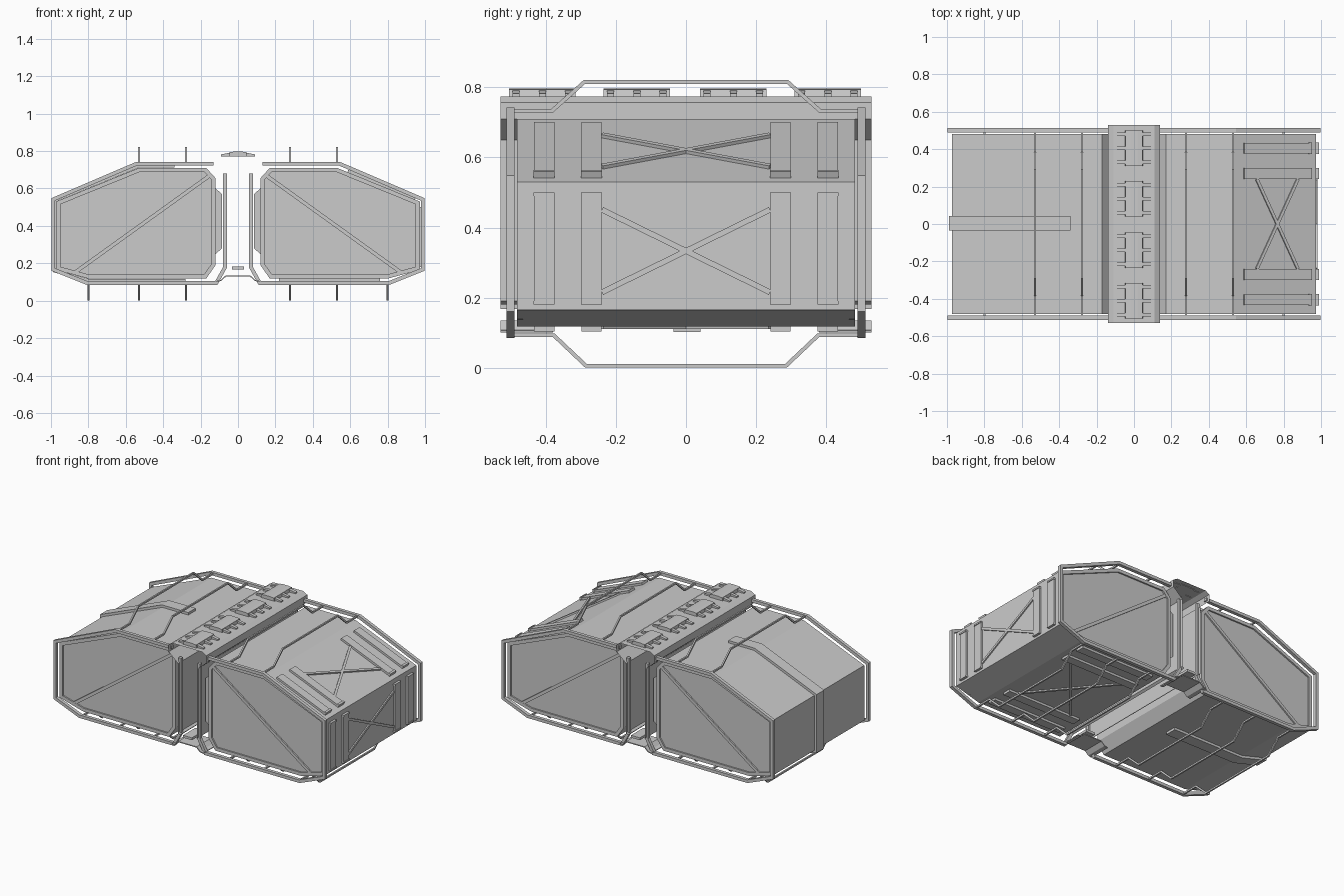
import bpy, bmesh, math
from mathutils import Vector

if "Cube" in bpy.data.objects:
    bpy.data.objects.remove(bpy.data.objects["Cube"])


def make(name, verts, faces):
    me = bpy.data.meshes.new(name)
    me.from_pydata([tuple(v) for v in verts], [], faces)
    bm = bmesh.new()
    bm.from_mesh(me)
    bmesh.ops.recalc_face_normals(bm, faces=bm.faces)
    bm.to_mesh(me)
    bm.free()
    ob = bpy.data.objects.new(name, me)
    bpy.context.collection.objects.link(ob)
    return ob


def place(u, v, d, plane):
    return (u, d, v) if plane == 'xz' else (d, u, v)


def prism(name, pts, d0, d1, plane='xz', caps=True):
    n = len(pts)
    verts = [place(u, v, d, plane) for d in (d0, d1) for u, v in pts]
    faces = [(i, (i + 1) % n, (i + 1) % n + n, i + n) for i in range(n)]
    if caps:
        faces += [tuple(range(n)), tuple(range(n, 2 * n))]
    return make(name, verts, faces)


def strip(name, path, t, d0, d1, plane='xz', closed=False):
    """Mitred flat bar along a 2D path, thickened to its left by t."""
    p = [Vector(q) for q in path]
    n = len(p)
    verts = []
    for i in range(n):
        a = (p[i] - p[i - 1]).normalized() if (i or closed) else None
        b = (p[(i + 1) % n] - p[i]).normalized() if (i < n - 1 or closed) else None
        a, b = a or b, b or a
        na, nb = Vector((-a.y, a.x)), Vector((-b.y, b.x))
        q = p[i] + (na + nb) * t / (1 + na.dot(nb))
        for u, v in (p[i], q):
            verts += [place(u, v, d0, plane), place(u, v, d1, plane)]
    faces = []
    for i in range(n if closed else n - 1):
        s, e = 4 * i, 4 * ((i + 1) % n)
        for j, k in ((0, 1), (1, 3), (3, 2), (2, 0)):
            faces.append((s + j, s + k, e + k, e + j))
    if not closed:
        faces += [(0, 1, 3, 2), (4 * n - 4, 4 * n - 3, 4 * n - 1, 4 * n - 2)]
    return make(name, verts, faces)


def bar(name, p, q, w, t, normal):
    """Box from p to q, w wide, t thick both ways along the normal."""
    p, q, nrm = Vector(p), Vector(q), Vector(normal).normalized()
    side = (q - p).cross(nrm).normalized() * w / 2
    verts = [e + side * a + nrm * t * b for e in (p, q)
             for a, b in ((-1, -1), (1, -1), (1, 1), (-1, 1))]
    return make(name, verts, [(0, 1, 2, 3), (4, 5, 6, 7), (0, 1, 5, 4),
                              (1, 2, 6, 5), (2, 3, 7, 6), (3, 0, 4, 7)])


def box(name, x0, x1, y0, y1, z0, z1):
    return prism(name, [(x0, z0), (x1, z0), (x1, z1), (x0, z1)], y0, y1)


# Profiles for the right half, counter-clockwise
BODY = [(0.17, 0.118), (0.80, 0.118), (0.972, 0.165), (0.972, 0.53),
        (0.53, 0.71), (0.17, 0.71), (0.12, 0.655), (0.12, 0.19)]
FRAME = [(0.06, 0.68), (0.06, 0.175), (0.11, 0.085), (0.81, 0.085),
         (0.998, 0.16), (0.998, 0.548), (0.545, 0.742), (0.13, 0.742)]

for s, side in ((1, "right"), (-1, "left")):
    def fl(pts):
        return [(s * x, z) for x, z in pts]
    prism(side + "_tank", fl(BODY), -0.472, 0.472)
    prism(side + "_inner_pad", fl([(0.12, 0.25), (0.12, 0.6), (0.085, 0.57), (0.085, 0.28)]), -0.46, 0.46)
    for f in (-1, 1):
        # outer guard frame, raised panel border and diagonal brace
        strip(side + "_guard_frame", fl(FRAME), 0.02 * s, f * 0.49, f * 0.512)
        strip(side + "_panel_border", fl(BODY), 0.022 * s, f * 0.465, f * 0.482, closed=True)
        bar(side + "_panel_brace", (s * 0.15, f * 0.473, 0.67), (s * 0.88, f * 0.473, 0.145),
            0.02, 0.008, (0, 1, 0))
    # bent rods across top and bottom
    for x in (0.278, 0.53):
        strip(side + "_top_rod", [(-0.5, 0.728), (-0.38, 0.728), (-0.288, 0.81), (0.288, 0.81),
                                  (0.38, 0.728), (0.5, 0.728)], 0.011, s * x - 0.005, s * x + 0.005, 'yz')
    for x in (0.278, 0.53, 0.80):
        strip(side + "_bottom_rod", [(-0.5, 0.087), (-0.38, 0.087), (-0.288, 0), (0.288, 0),
                                     (0.38, 0.087), (0.5, 0.087)], 0.011, s * x - 0.005, s * x + 0.005, 'yz')


def roof(x):
    return 0.71 - (x - 0.53) * 0.18 / 0.442


RN = (0.18, 0, 0.442)
# straps on the right tank: end wall, sloped roof and underside
for y in (-0.405, -0.27, 0.27, 0.405):
    bar("end_strap", (0.972, y, 0.18), (0.972, y, 0.50), 0.058, 0.012, (1, 0, 0))
    bar("roof_strap", (0.585, y, roof(0.585)), (0.94, y, roof(0.94)), 0.058, 0.014, RN)
    bar("belly_strap", (0.22, y, 0.118), (0.76, y, 0.118), 0.058, 0.015, (0, 0, 1))
    for z in (0.185, 0.495):
        box("end_strap_clip", 0.965, 0.988, y - 0.03, y + 0.03, z - 0.005, z + 0.005)
    bar("roof_strap_clip", (0.932, y, roof(0.932)), (0.945, y, roof(0.945)), 0.06, 0.02, RN)
# crossed braces between the straps
for d in (-1, 1):
    bar("end_cross", (0.972, -0.24, 0.333 - d * 0.118), (0.972, 0.24, 0.333 + d * 0.118), 0.016, 0.008, (1, 0, 0))
    xa, xb = 0.765 - d * 0.11, 0.765 + d * 0.11
    bar("roof_cross", (xa, -0.24, roof(xa)), (xb, 0.24, roof(xb)), 0.016, 0.01, RN)
    bar("belly_cross", (0.49 - d * 0.2, -0.24, 0.118), (0.49 + d * 0.2, 0.24, 0.118), 0.016, 0.008, (0, 0, 1))

# single wrap strap on the left tank
strip("wrap_strap", [(-0.34, 0.711), (-0.53, 0.711), (-0.973, 0.53), (-0.973, 0.165),
                     (-0.80, 0.117), (-0.5, 0.117), (-0.28, 0.117)], -0.016, -0.036, 0.042)

# hollow central cover sheet, open at both ends and below
half = [(0.055, 0.18), (0.07, 0.19), (0.07, 0.65), (0.138, 0.71), (0.138, 0.757), (0.11, 0.774)]
path = half + [(-x, z) for x, z in reversed(half)]
n = len(path)
make("centre_cover", [(x, y, z) for y in (-0.53, 0.53) for x, z in path],
     [(i, i + 1, i + 1 + n, i + n) for i in range(n - 1)])

# lower connectors at both ends of the gap
for f in (-1, 1):
    strip("gap_connector", [(-0.115, 0.10), (-0.09, 0.105), (-0.065, 0.128), (0.065, 0.128),
                            (0.09, 0.105), (0.115, 0.10)], 0.006, f * 0.38, f * 0.53)
    box("gap_latch", -0.032, 0.032, f * 0.40, f * 0.53, 0.168, 0.184)

# four toothed hinge blocks on the cover
for yc in (-0.41, -0.14, 0.135, 0.405):
    prism("hinge_block", [(-0.05, 0.77), (0.05, 0.77), (0.045, 0.794), (0.02, 0.797),
                          (-0.02, 0.797), (-0.045, 0.794)], yc - 0.095, yc + 0.095)
    for dy in (-0.075, 0, 0.075):
        for s in (-1, 1):
            prism("hinge_tooth", [(s * 0.04, 0.77), (s * 0.092, 0.77), (s * 0.092, 0.782),
                                  (s * 0.04, 0.792)], yc + dy - 0.01, yc + dy + 0.01)
